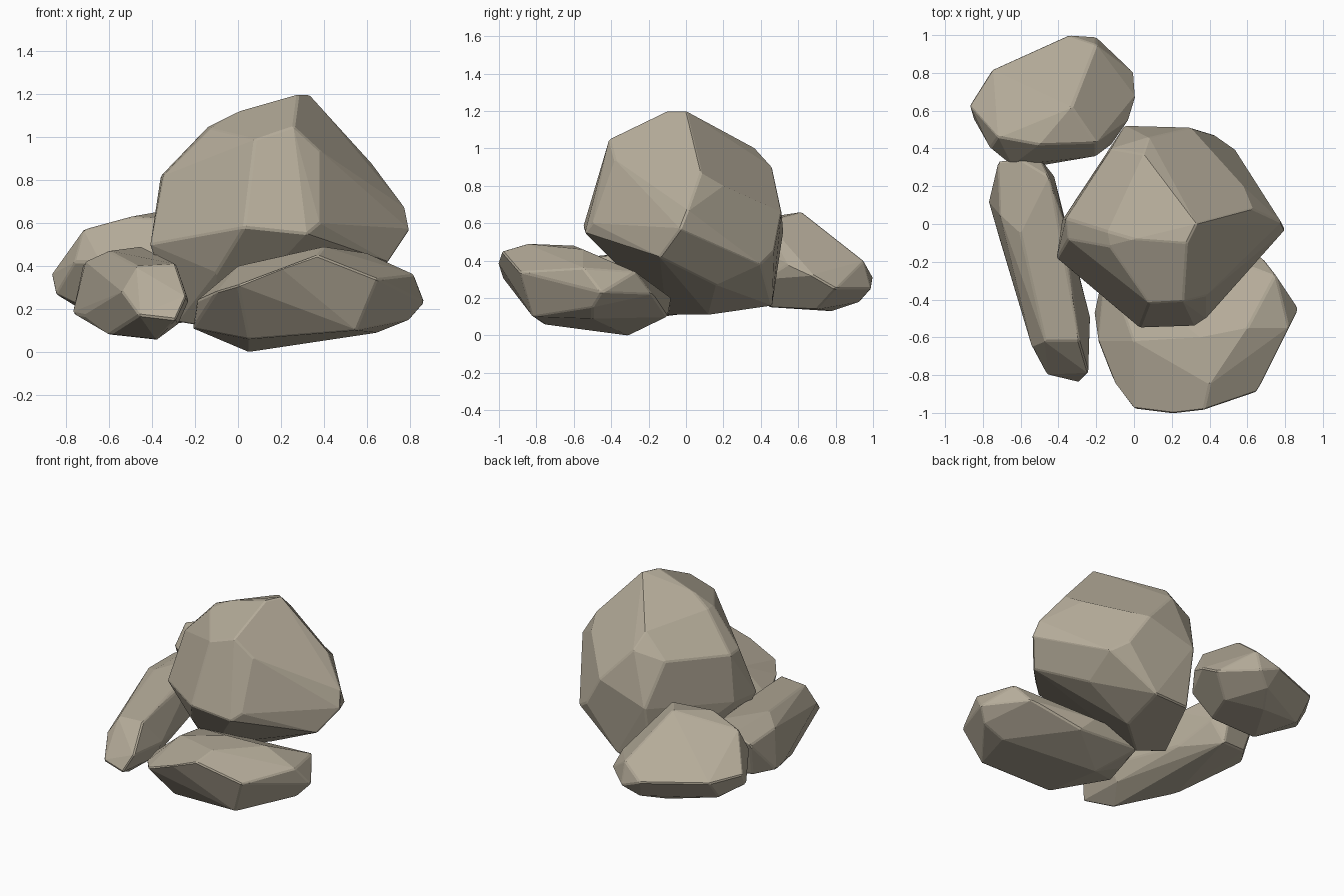
import bpy, bmesh
from math import radians

stone = bpy.data.materials.new("stone")
stone.diffuse_color = (0.46, 0.41, 0.32, 1)


def rock(name, corners, chamfer=0.008):
    """Chiselled boulder: hull round its corners, merged facets, chipped edges."""
    bm = bmesh.new()
    for c in corners:
        bm.verts.new(c)
    out = bmesh.ops.convex_hull(bm, input=bm.verts[:])
    loose = {v for v in out["geom_interior"] + out["geom_unused"]
             if isinstance(v, bmesh.types.BMVert)}
    bmesh.ops.delete(bm, geom=list(loose), context='VERTS')
    bmesh.ops.dissolve_limit(bm, angle_limit=radians(7), verts=bm.verts[:], edges=bm.edges[:])
    bmesh.ops.recalc_face_normals(bm, faces=bm.faces[:])
    me = bpy.data.meshes.new(name)
    bm.to_mesh(me)
    bm.free()
    me.materials.append(stone)
    ob = bpy.data.objects.new(name, me)
    bpy.context.collection.objects.link(ob)
    bev = ob.modifiers.new("chipped_edges", 'BEVEL')
    bev.width = chamfer
    bev.segments = 1
    bev.limit_method = 'ANGLE'
    bev.angle_limit = radians(25)
    return ob


# Tall boulder in the middle
rock("main_boulder", [
    (0.33, 0.0, 1.2), (0.28, -0.1, 1.2), (0.0, -0.08, 1.12), (-0.14, -0.04, 1.05),
    (-0.13, -0.12, 1.04), (0.08, -0.42, 0.99), (0.26, -0.41, 1.05), (0.38, -0.38, 0.94),
    (-0.36, 0.03, 0.82), (-0.35, -0.08, 0.82), (-0.41, -0.18, 0.5), (-0.38, 0.02, 0.5),
    (0.03, -0.55, 0.58), (0.32, -0.54, 0.55), (0.38, -0.5, 0.6), (0.63, 0.08, 0.87),
    (0.78, 0.01, 0.67), (0.8, -0.03, 0.57), (0.7, -0.14, 0.42), (0.05, 0.37, 1.0),
    (0.08, 0.46, 0.9), (0.58, 0.2, 0.8), (-0.12, 0.4, 0.85), (-0.05, 0.52, 0.55),
    (0.3, 0.51, 0.66), (0.53, 0.4, 0.38), (0.43, 0.47, 0.45), (0.5, 0.16, 0.27),
    (0.2, 0.46, 0.16), (-0.05, 0.45, 0.16), (0.15, 0.12, 0.11), (-0.1, -0.1, 0.11),
    (-0.28, -0.03, 0.14), (-0.1, -0.35, 0.37)])

# Broad slab leaning out in front
rock("front_slab", [
    (0.2, -1.005, 0.39), (0.0, -0.98, 0.31), (0.37, -0.985, 0.45), (0.4, -0.85, 0.49),
    (0.35, -0.6, 0.48), (0.65, -0.89, 0.34), (0.6, -0.55, 0.46), (0.82, -0.55, 0.36),
    (0.87, -0.45, 0.23), (0.75, -0.27, 0.34), (0.8, -0.5, 0.15), (0.68, -0.18, 0.22),
    (0.0, -0.62, 0.4), (-0.1, -0.85, 0.28), (-0.19, -0.62, 0.24), (-0.21, -0.48, 0.11),
    (-0.15, -0.2, 0.25), (0.25, -0.08, 0.2), (0.05, -0.31, 0.0), (0.05, -0.76, 0.06),
    (0.55, -0.82, 0.1), (0.65, -0.5, 0.09), (0.35, -0.1, 0.1), (-0.12, -0.3, 0.08),
    (-0.1, -0.09, 0.12), (-0.05, -0.08, 0.2)])

# Long narrow stone on the left
rock("left_stone", [
    (-0.72, 0.33, 0.41), (-0.77, 0.12, 0.18), (-0.72, -0.05, 0.17), (-0.71, 0.05, 0.42),
    (-0.6, 0.34, 0.47), (-0.6, -0.05, 0.47), (-0.45, 0.25, 0.49), (-0.5, 0.35, 0.4),
    (-0.42, 0.25, 0.3), (-0.37, 0.02, 0.44), (-0.36, 0.0, 0.2), (-0.54, -0.65, 0.28),
    (-0.47, -0.62, 0.4), (-0.29, -0.62, 0.41), (-0.46, -0.8, 0.17), (-0.29, -0.84, 0.15),
    (-0.24, -0.79, 0.26), (-0.23, -0.5, 0.24), (-0.28, -0.5, 0.13), (-0.38, -0.65, 0.055),
    (-0.6, -0.3, 0.08), (-0.68, 0.25, 0.17), (-0.5, 0.28, 0.15)])

# Wedge-shaped stone at the back left
rock("back_stone", [
    (-0.72, 0.46, 0.57), (-0.5, 0.42, 0.63), (-0.33, 0.62, 0.66), (-0.2, 0.43, 0.61),
    (-0.65, 0.31, 0.42), (-0.2, 0.36, 0.48), (-0.55, 0.3, 0.3), (-0.12, 0.42, 0.3),
    (-0.76, 0.4, 0.42), (-0.03, 0.55, 0.38), (0.01, 0.68, 0.32), (0.0, 0.8, 0.25),
    (-0.2, 0.95, 0.4), (-0.35, 1.0, 0.31), (-0.2, 0.99, 0.25), (-0.75, 0.82, 0.34),
    (-0.87, 0.63, 0.36), (-0.85, 0.56, 0.27), (-0.4, 0.78, 0.13), (-0.3, 0.93, 0.18),
    (-0.15, 0.7, 0.14), (-0.6, 0.45, 0.15), (-0.25, 0.46, 0.15), (-0.74, 0.7, 0.2)])
